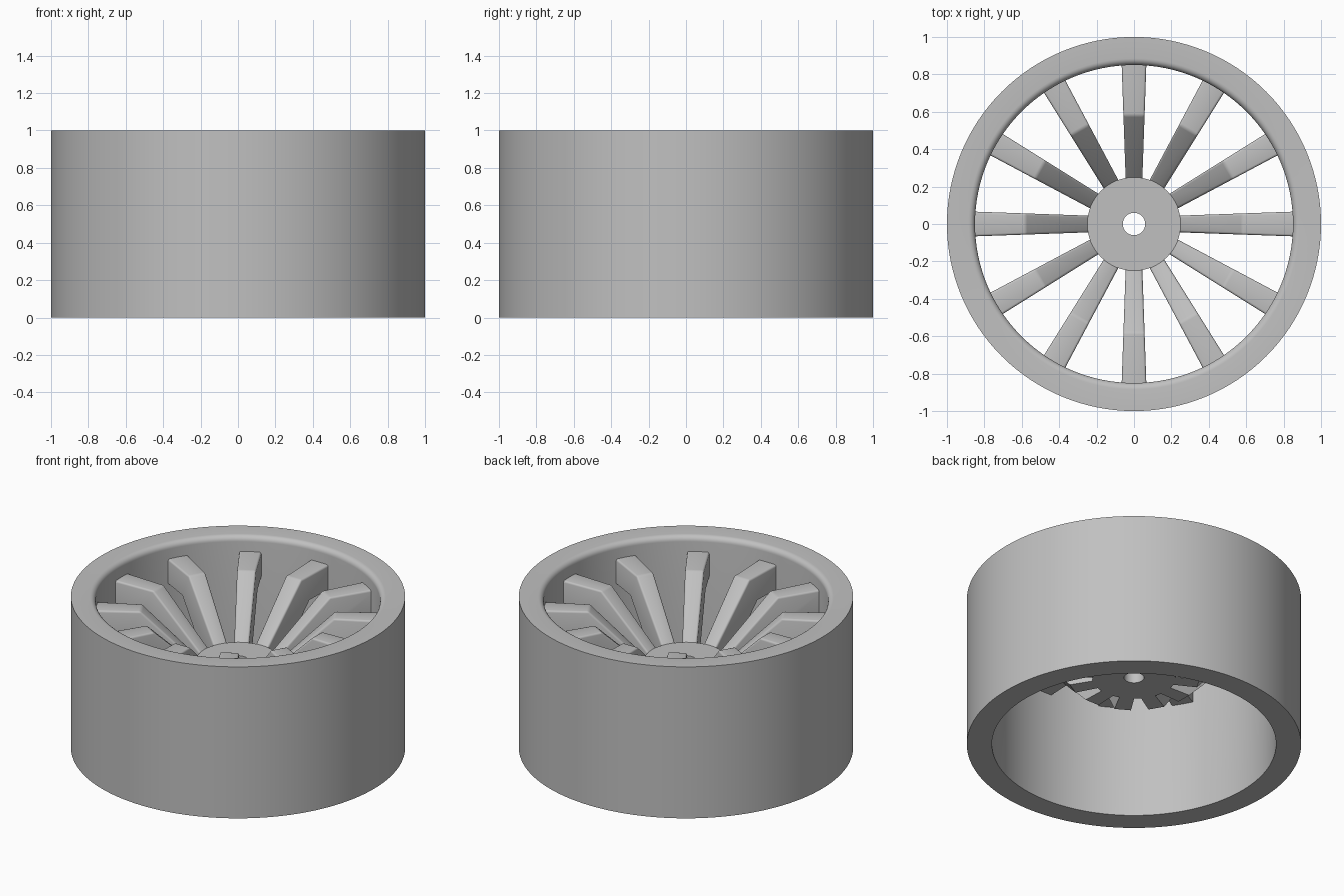
import bpy, bmesh
from math import radians, cos, sin, pi
from mathutils import Matrix

cube = bpy.data.objects.get("Cube")
if cube:
    bpy.data.objects.remove(cube, do_unlink=True)

grey = bpy.data.materials.new("plain grey")
grey.use_nodes = True
colour = (0.53, 0.53, 0.53, 1)
grey.diffuse_color = colour
grey.node_tree.nodes["Principled BSDF"].inputs["Base Color"].default_value = colour


def finish(bm, name):
    bmesh.ops.recalc_face_normals(bm, faces=bm.faces[:])
    mesh = bpy.data.meshes.new(name)
    bm.to_mesh(mesh)
    bm.free()
    mesh.materials.append(grey)
    obj = bpy.data.objects.new(name, mesh)
    bpy.context.collection.objects.link(obj)
    bpy.ops.object.select_all(action="DESELECT")
    obj.select_set(True)
    bpy.context.view_layer.objects.active = obj
    bpy.ops.object.shade_smooth_by_angle(angle=radians(30))
    return obj


def lathe(name, profile, steps):
    """Spin a closed (radius, height) outline around the z axis."""
    bm = bmesh.new()
    verts = [bm.verts.new((r, 0, z)) for r, z in profile]
    edges = [bm.edges.new((v, verts[i - 1])) for i, v in enumerate(verts)]
    bmesh.ops.spin(bm, geom=verts + edges, cent=(0, 0, 0), axis=(0, 0, 1),
                   angle=2 * pi, steps=steps, use_merge=True)
    bmesh.ops.remove_doubles(bm, verts=bm.verts[:], dist=1e-5)
    return finish(bm, name)


# Deep barrel with a rounded inner top lip
lip = 0.035
arc = [(0.85 + lip - lip * sin(a), 1 - lip + lip * cos(a))
       for a in (i * pi / 12 for i in range(7))]
lathe("rim", [(0.85, 0), (1, 0), (1, 1)] + arc, 128)

# Hub disc with its axle hole
lathe("hub", [(0.06, 0.46), (0.25, 0.46), (0.25, 0.58), (0.06, 0.58)], 64)

# Spokes: bent outline, widening towards the rim
TOP = [(0.225, 0.555), (0.58, 0.9), (0.865, 0.9)]
UNDER = [(0.865, 0.74), (0.66, 0.74), (0.39, 0.462), (0.225, 0.462)]


def half_width(r):
    return 0.045 + (r - 0.25) * 0.035


def spoke(name, angle):
    bm = bmesh.new()
    outline = TOP + UNDER
    left, right = ([bm.verts.new((r, s * half_width(r), z)) for r, z in outline]
                   for s in (1, -1))
    bm.faces.new(left)
    bm.faces.new(right[::-1])
    for i in range(len(outline)):
        bm.faces.new((left[i - 1], right[i - 1], right[i], left[i]))
    # Soften the upper edges and the bend
    top_edges = [bm.edges.get((side[i], side[i + 1]))
                 for side in (left, right) for i in range(2)]
    top_edges.append(bm.edges.get((left[1], right[1])))
    bmesh.ops.recalc_face_normals(bm, faces=bm.faces[:])
    bmesh.ops.bevel(bm, geom=top_edges, offset=0.012, segments=3,
                    profile=0.5, affect="EDGES")
    bm.transform(Matrix.Rotation(angle, 4, "Z"))
    return finish(bm, name)


for n in range(12):
    spoke(f"spoke_{n + 1}", n * pi / 6)
